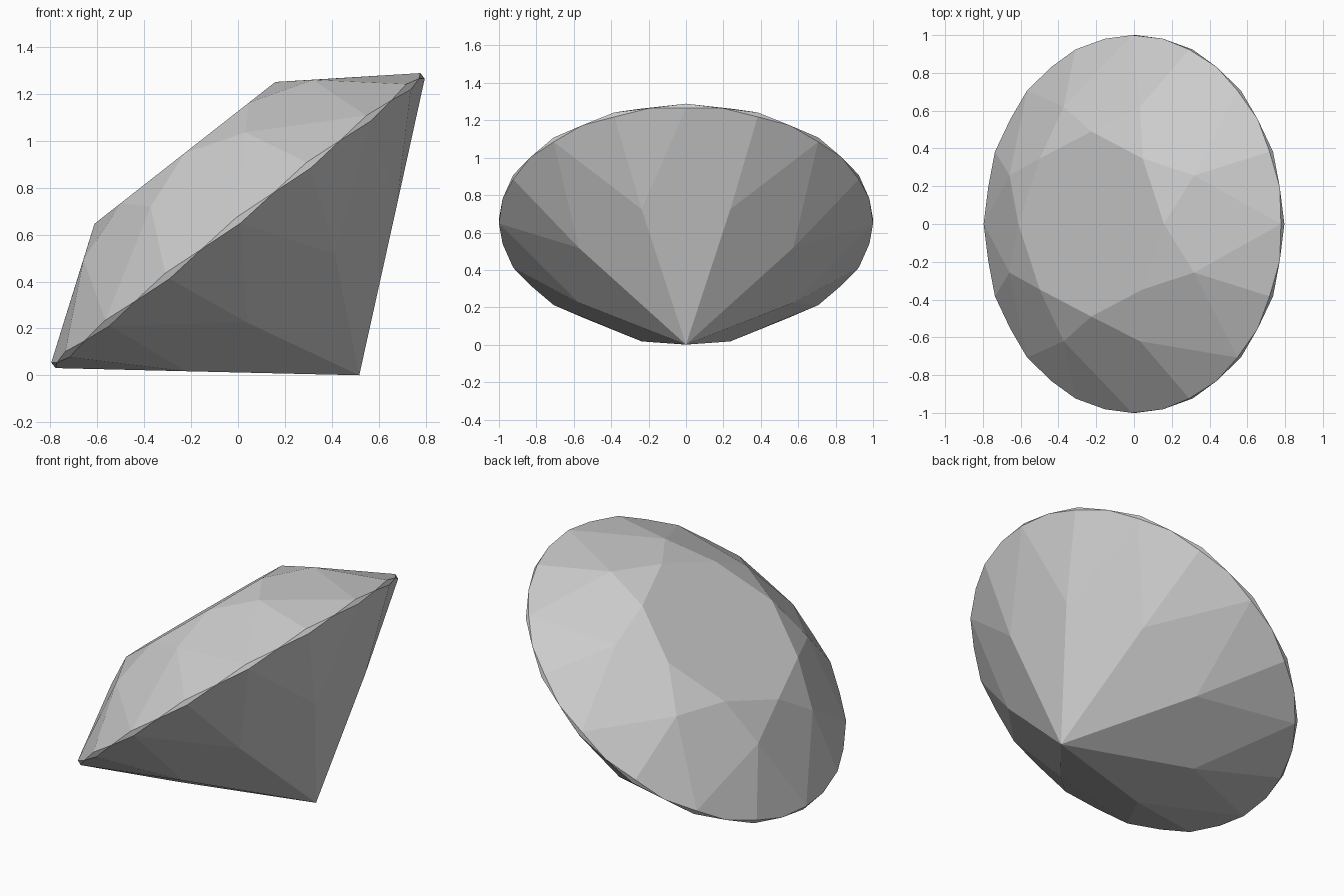
import bpy, bmesh
from math import sin, cos, pi, radians
from mathutils import Matrix

if "Cube" in bpy.data.objects:
    bpy.data.objects.remove(bpy.data.objects["Cube"])

bm = bmesh.new()


def ring(count, radius, height, start=0.0):
    """Regular ring of vertices around the gem axis."""
    step = 2 * pi / count
    return [bm.verts.new((radius * cos(start + i * step),
                          radius * sin(start + i * step), height))
            for i in range(count)]


# Rings of the round brilliant cut, table to culet
table = ring(8, 0.49, 0.367)
crown = ring(8, 0.672, 0.276, pi / 8)
upper = ring(16, 1.0, 0.015)
waist = ring(16, 1.0, 0.0, pi / 16)      # scallop points where the girdle thins out
lower = ring(16, 1.0, -0.015)
pavilion = ring(8, 0.62, -0.367, pi / 8)
culet = bm.verts.new((0, 0, -0.838))

face = bm.faces.new
face(table)
for i in range(8):
    g, n = 2 * i, (2 * i + 2) % 16
    j = (i + 1) % 8
    # star and kite facets of the crown, main facets of the pavilion
    face((table[i], table[j], crown[i]))
    face((table[i], crown[i], upper[g], crown[i - 1]))
    face((culet, pavilion[i], lower[g], pavilion[i - 1]))
    # paired facets meeting the girdle
    for mid, rim in ((crown[i], upper), (pavilion[i], lower)):
        face((mid, rim[g], waist[g], rim[g + 1]))
        face((mid, rim[g + 1], waist[g + 1], rim[n]))
# Lens-shaped girdle facets
for k in range(16):
    face((upper[k], waist[k - 1], lower[k], waist[k]))

bmesh.ops.recalc_face_normals(bm, faces=bm.faces[:])

# Lean the gem over onto its pavilion
bm.transform(Matrix.Translation((0, 0, 0.66)) @ Matrix.Rotation(radians(-38.1), 4, 'Y'))

mesh = bpy.data.meshes.new("cut_gem")
bm.to_mesh(mesh)
bm.free()
bpy.context.collection.objects.link(bpy.data.objects.new("cut_gem", mesh))
